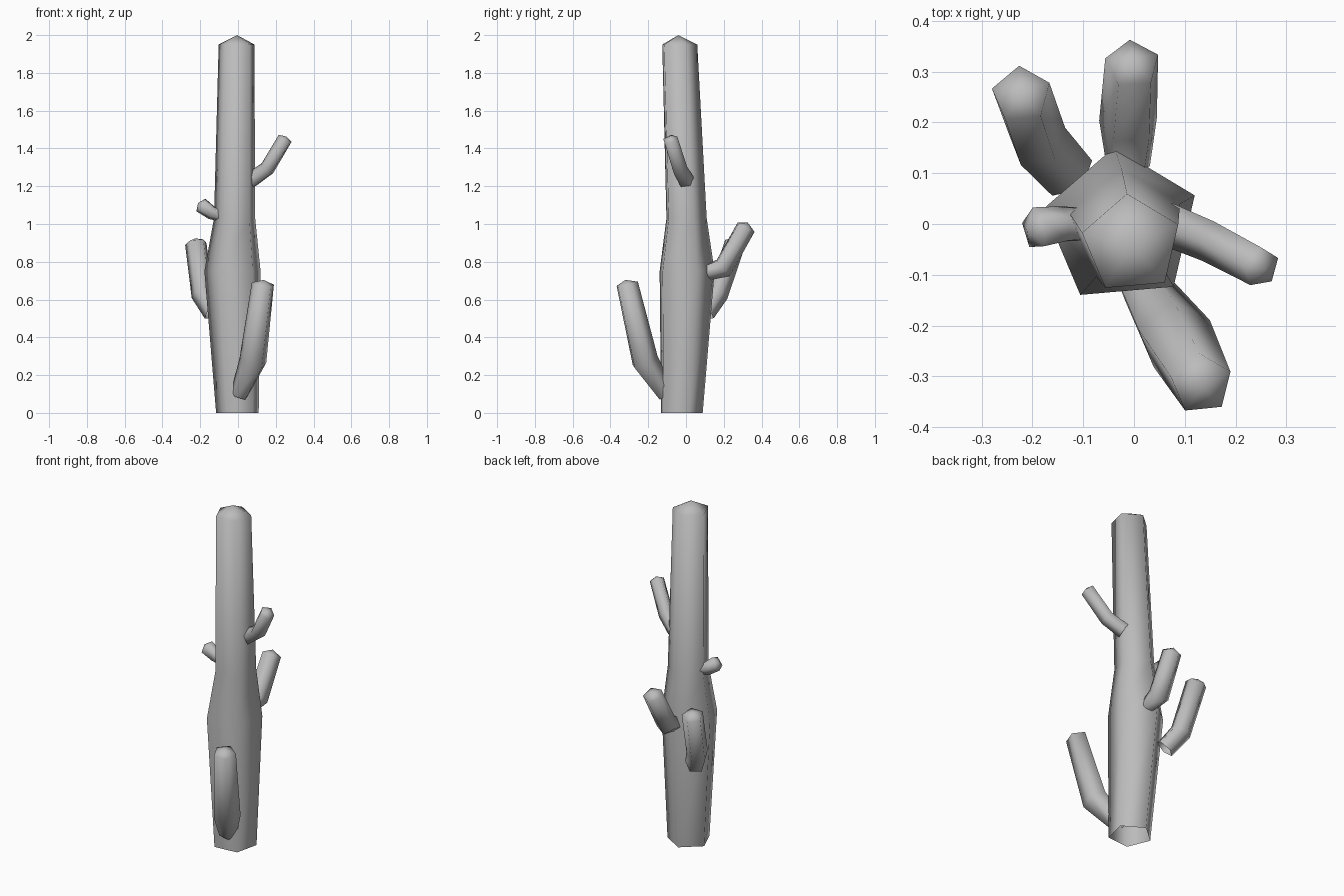
import bpy, bmesh, math
from mathutils import Vector

cube = bpy.data.objects.get("Cube")
if cube:
    bpy.data.objects.remove(cube, do_unlink=True)

grey = bpy.data.materials.new("plain grey")
grey.use_nodes = True
colour = (0.5, 0.5, 0.5, 1)
grey.diffuse_color = colour
grey.node_tree.nodes["Principled BSDF"].inputs["Base Color"].default_value = colour

SIDES = 5


def stem(name, path, radii, tip, phase=95, upright=False):
    """Five-sided tube along a path, open at the root, with a low pointed tip."""
    pts = [Vector(p) for p in path]
    up = Vector((0, 0, 1))
    bm = bmesh.new()
    rings = []
    for i, (p, r) in enumerate(zip(pts, radii)):
        # Mitre each ring between its neighbouring segments
        before = (p - pts[i - 1]).normalized() if i else Vector()
        after = (pts[i + 1] - p).normalized() if i + 1 < len(pts) else Vector()
        tangent = up if upright else (before + after).normalized()
        turn = up.rotation_difference(tangent)
        ring = []
        for k in range(SIDES):
            a = math.radians(phase) + math.tau * k / SIDES
            ring.append(bm.verts.new(p + turn @ Vector((r * math.cos(a), r * math.sin(a), 0))))
        rings.append(ring)
    for low, high in zip(rings, rings[1:]):
        for k in range(SIDES):
            n = (k + 1) % SIDES
            bm.faces.new((low[k], low[n], high[n], high[k]))
    apex = bm.verts.new(pts[-1] + tangent * tip)
    for k in range(SIDES):
        bm.faces.new((rings[-1][k], rings[-1][(k + 1) % SIDES], apex))
    mesh = bpy.data.meshes.new(name)
    bm.to_mesh(mesh)
    bm.free()
    mesh.materials.append(grey)
    mesh.shade_smooth()
    obj = bpy.data.objects.new(name, mesh)
    bpy.context.collection.objects.link(obj)


# Trunk, swollen below the middle
stem("trunk",
     [(0.0, -0.03, 0), (-0.025, -0.005, 0.75), (-0.015, -0.005, 1.03), (-0.005, -0.04, 1.95)],
     [0.119, 0.157, 0.115, 0.1], 0.05, upright=True)

# Side branches, each bent once
stem("front_branch",
     [(0.01, -0.11, 0.1), (0.08, -0.22, 0.27), (0.133, -0.315, 0.68)],
     [0.05, 0.076, 0.062], 0.025)
stem("back_right_branch",
     [(-0.13, 0.1, 0.53), (-0.19, 0.165, 0.63), (-0.222, 0.255, 0.9)],
     [0.055, 0.06, 0.06], 0.025)
stem("back_branch",
     [(-0.01, 0.11, 0.745), (-0.01, 0.195, 0.77), (-0.003, 0.315, 0.985)],
     [0.045, 0.06, 0.055], 0.025)
stem("left_branch",
     [(0.07, 0.0, 1.23), (0.155, -0.035, 1.29), (0.25, -0.085, 1.45)],
     [0.045, 0.043, 0.041], 0.015)
stem("right_stub",
     [(-0.09, -0.003, 1.045), (-0.14, -0.003, 1.06), (-0.195, -0.01, 1.1)],
     [0.034, 0.038, 0.043], 0.02)
